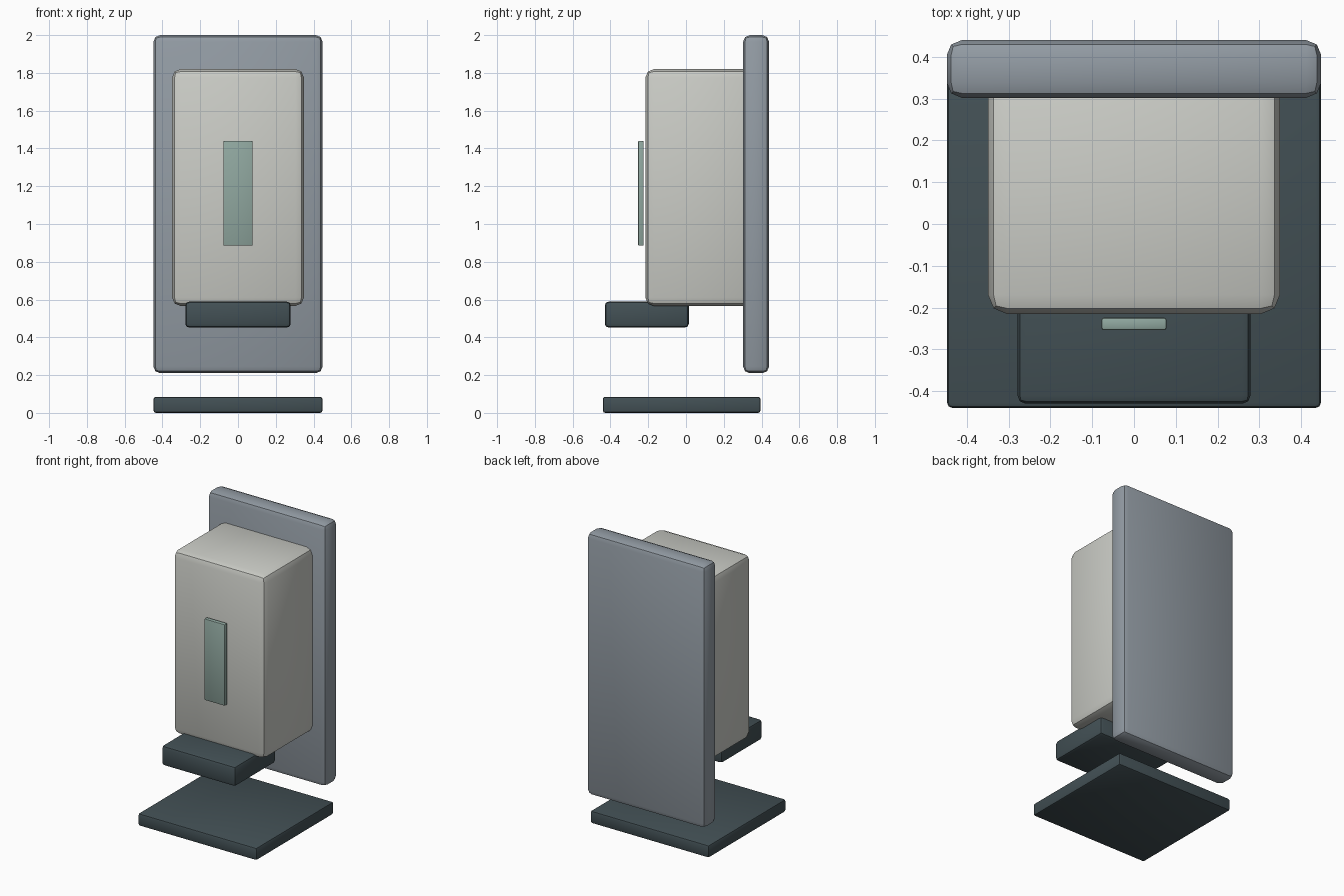
import bpy
from mathutils import Vector

if "Cube" in bpy.data.objects:
    bpy.data.objects.remove(bpy.data.objects["Cube"])


def material(name, color):
    m = bpy.data.materials.new(name)
    m.diffuse_color = (*color, 1)
    m.use_nodes = True
    m.node_tree.nodes["Principled BSDF"].inputs["Base Color"].default_value = m.diffuse_color
    return m


def rounded_box(name, lo, hi, bevel, mat):
    """Bevelled box spanning the corners lo..hi."""
    lo, hi = Vector(lo), Vector(hi)
    bpy.ops.mesh.primitive_cube_add(size=1, location=(lo + hi) / 2)
    ob = bpy.context.object
    ob.name = name
    ob.scale = hi - lo
    bpy.ops.object.transform_apply(location=False, rotation=False, scale=True)
    mod = ob.modifiers.new("Bevel", 'BEVEL')
    mod.width = bevel
    mod.segments = 2
    bpy.ops.object.modifier_apply(modifier=mod.name)
    bpy.ops.object.shade_smooth_by_angle()
    ob.data.materials.append(mat)
    return ob


steel = material("blue_grey", (0.29, 0.33, 0.37))
shell = material("off_white", (0.60, 0.61, 0.57))
dark = material("dark_slate", (0.055, 0.08, 0.09))
glass = material("pale_green", (0.28, 0.39, 0.35))

# Wall plate behind everything
rounded_box("back_plate", (-0.448, 0.302, 0.21), (0.448, 0.44, 2.0), 0.036, steel)
# Dispenser housing, its back edge sunk into the plate
rounded_box("dispenser_body", (-0.349, -0.215, 0.566), (0.349, 0.35, 1.82), 0.045, shell)
# Level window floating just off the front
rounded_box("level_window", (-0.078, -0.254, 0.885), (0.078, -0.224, 1.44), 0.006, glass)
# Outlet block under the housing
rounded_box("outlet_block", (-0.279, -0.43, 0.452), (0.279, 0.015, 0.589), 0.02, dark)
# Drip tray on the ground
rounded_box("drip_tray", (-0.447, -0.44, 0.0), (0.447, 0.394, 0.085), 0.012, dark)
